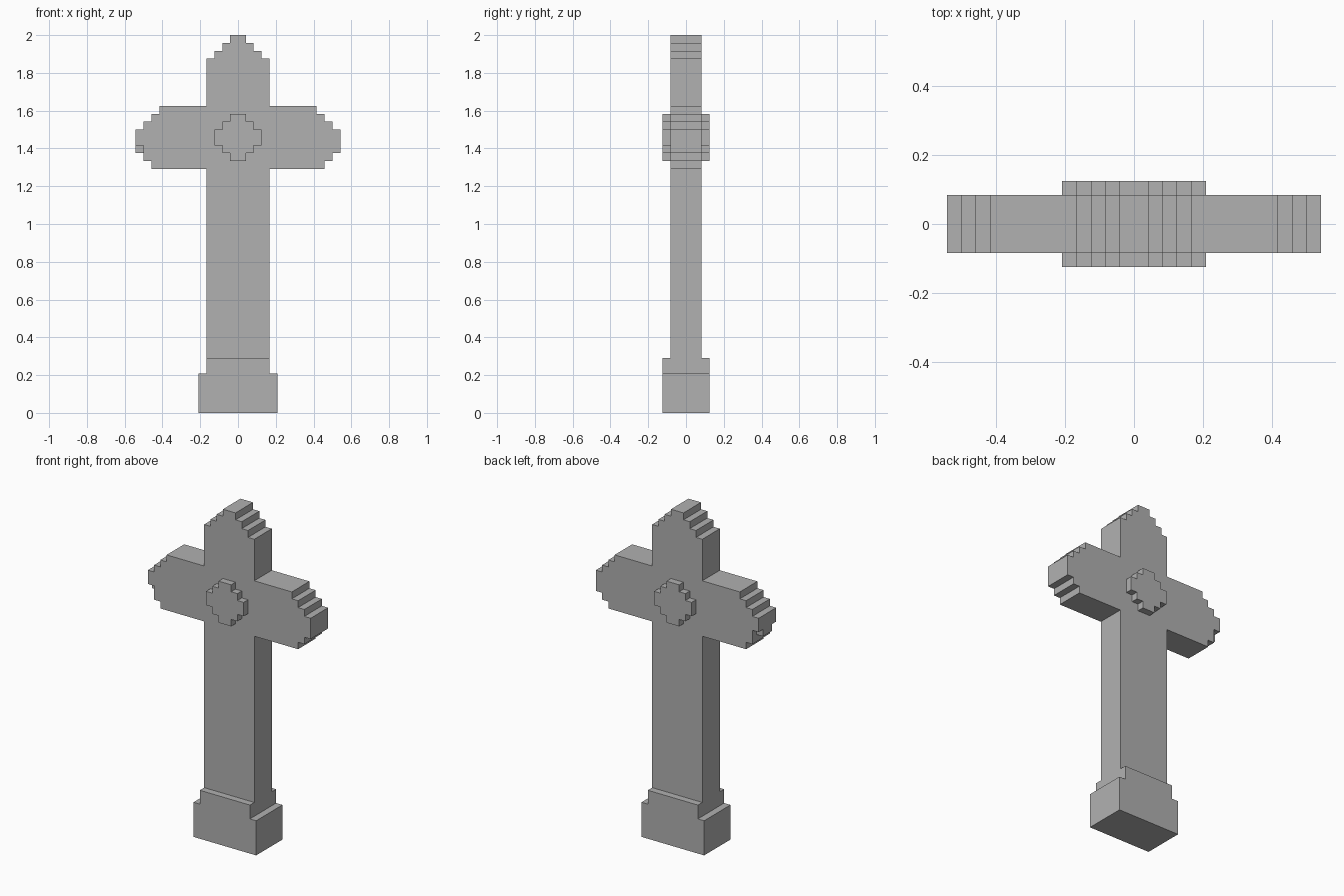
import bpy
import bmesh

if "Cube" in bpy.data.objects:
    bpy.data.objects.remove(bpy.data.objects["Cube"])

U = 2 / 48  # one block

stone = bpy.data.materials.new("grey stone")
stone.use_nodes = True
grey = (0.44, 0.44, 0.44, 1)
stone.diffuse_color = grey
stone.node_tree.nodes["Principled BSDF"].inputs["Base Color"].default_value = grey


def stepped_slab(name, bottom, right, front, back, left=None):
    """Extrude a stepped outline; right and left list (row top, half width) upwards."""
    def side(rows, sign):
        points, z = [], bottom
        for top, half in rows:
            points += [(sign * half, z), (sign * half, top)]
            z = top
        return points

    outline = side(right, 1) + side(left or right, -1)[::-1]
    bm = bmesh.new()
    face = bm.faces.new([bm.verts.new((x * U, front * U, z * U)) for x, z in outline])
    extruded = bmesh.ops.extrude_face_region(bm, geom=[face])["geom"]
    verts = [v for v in extruded if isinstance(v, bmesh.types.BMVert)]
    bmesh.ops.translate(bm, verts=verts, vec=(0, (back - front) * U, 0))
    bmesh.ops.recalc_face_normals(bm, faces=bm.faces)
    mesh = bpy.data.meshes.new(name)
    bm.to_mesh(mesh)
    bm.free()
    mesh.materials.append(stone)
    obj = bpy.data.objects.new(name, mesh)
    bpy.context.collection.objects.link(obj)
    return obj


# Plinth with a narrower upper step
stepped_slab("plinth", 0, [(5, 5), (7, 4)], -3, 3)

# Shaft, arms and pointed head as one slab; the left-hand tip of -x is chipped
shaft = [(31, 4), (32, 11), (33, 12)]
upper = [(36, 13), (37, 12), (38, 11), (39, 10),
         (45, 4), (46, 3), (47, 2), (48, 1)]
stepped_slab("cross", 7, shaft + upper, -2, 2, left=shaft + [(34, 12)] + upper)

# Remaining middle part of the chipped arm tip
tip = stepped_slab("arm_tip_remnant", 33, [(34, 0.5)], -1, 1)
tip.location.x = -12.5 * U

# Round boss on each face
boss = [(33, 1), (34, 2), (36, 3), (37, 2), (38, 1)]
for name, front, back in (("front_boss", -3, -2), ("back_boss", 2, 3)):
    stepped_slab(name, 32, boss, front, back)
